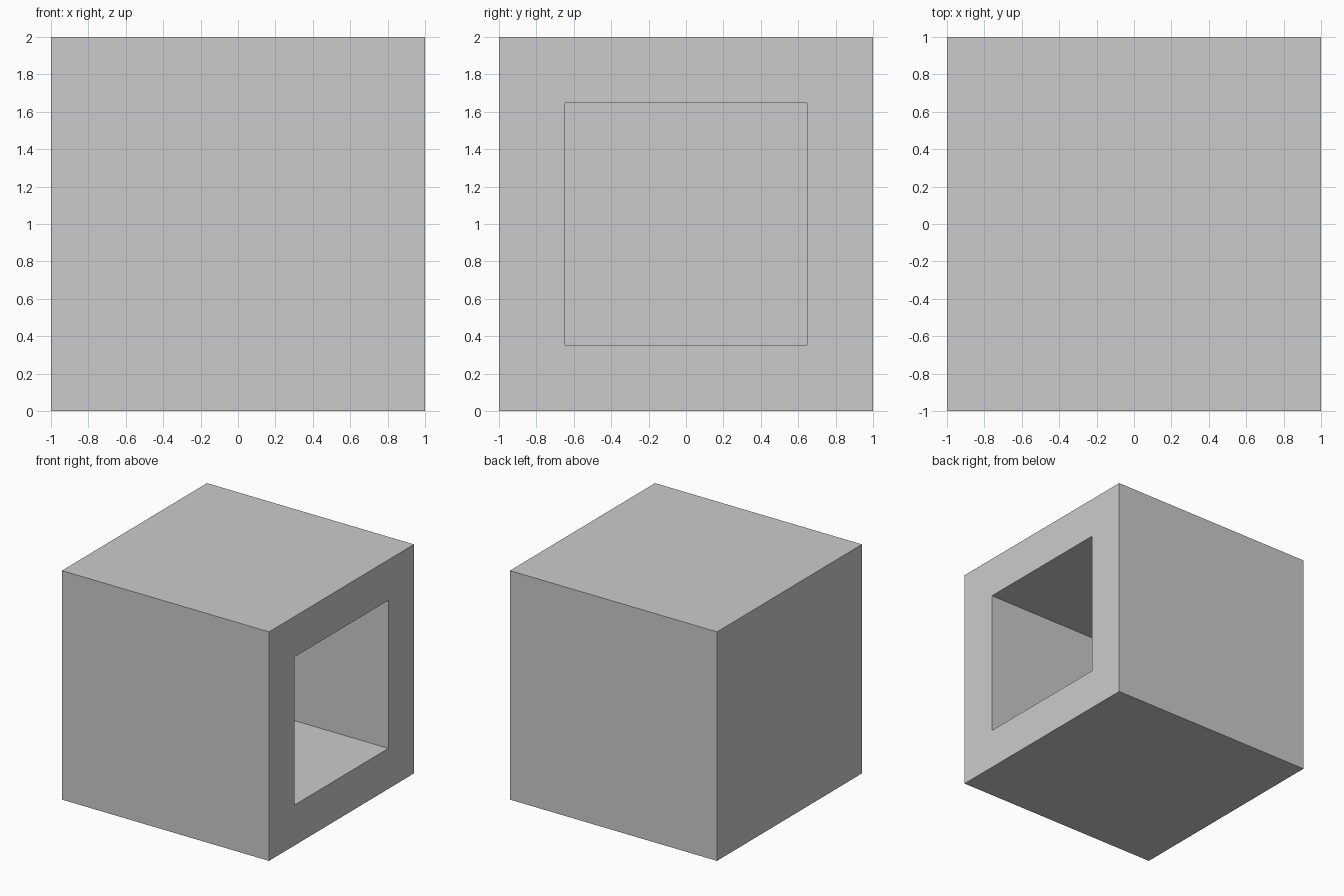
import bpy, bmesh
from mathutils import Vector

if "Cube" in bpy.data.objects:
    bpy.data.objects.remove(bpy.data.objects["Cube"])

SIZE = 2.0     # outer cube
WALL = 0.5     # wall thickness around and behind the recess

# Solid cube standing on the ground
bm = bmesh.new()
bmesh.ops.create_cube(bm, size=SIZE)
bmesh.ops.translate(bm, verts=bm.verts, vec=(0, 0, SIZE / 2))

# Square opening in the right face, pushed inward to leave an even wall
bm.normal_update()
right = next(f for f in bm.faces if f.normal.x > 0.9)
bmesh.ops.inset_region(bm, faces=[right], thickness=WALL)
ext = bmesh.ops.extrude_face_region(bm, geom=[right])
inner = [g for g in ext["geom"] if isinstance(g, bmesh.types.BMVert)]
if right.is_valid:
    bmesh.ops.delete(bm, geom=[right], context='FACES_ONLY')
bmesh.ops.translate(bm, verts=inner, vec=Vector((WALL - SIZE, 0, 0)))

# Merge the frame around the opening into flat faces
bmesh.ops.recalc_face_normals(bm, faces=bm.faces)

mesh = bpy.data.meshes.new("hollow_cube")
bm.to_mesh(mesh)
bm.free()
bpy.context.collection.objects.link(bpy.data.objects.new("hollow_cube", mesh))
